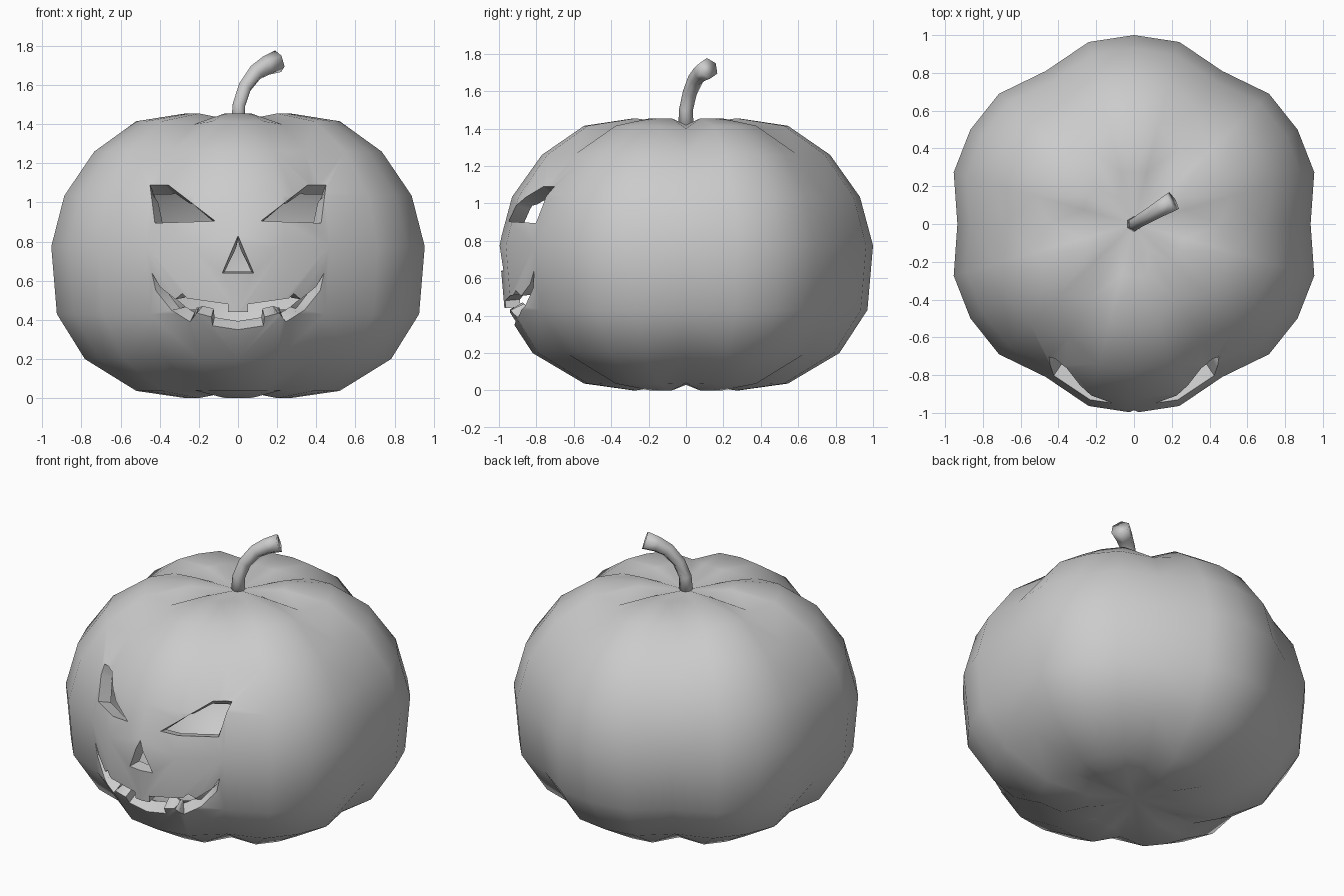
import bpy
import bmesh
from math import radians, sin, cos

cube = bpy.data.objects.get("Cube")
if cube:
    bpy.data.objects.remove(cube, do_unlink=True)

# One plain grey for everything
GREY = (0.6, 0.6, 0.6, 1.0)
grey = bpy.data.materials.new("plain_grey")
grey.use_nodes = True
grey.diffuse_color = GREY
grey.node_tree.nodes["Principled BSDF"].inputs["Base Color"].default_value = GREY


def add_object(name, bm, smooth):
    bmesh.ops.recalc_face_normals(bm, faces=bm.faces)
    for face in bm.faces:
        face.smooth = smooth
    mesh = bpy.data.meshes.new(name)
    bm.to_mesh(mesh)
    bm.free()
    obj = bpy.data.objects.new(name, mesh)
    bpy.context.collection.objects.link(obj)
    return obj


def select_only(obj):
    bpy.ops.object.select_all(action='DESELECT')
    obj.select_set(True)
    bpy.context.view_layer.objects.active = obj


def finish(obj, angle):
    select_only(obj)
    obj.data.materials.clear()
    obj.data.materials.append(grey)
    bpy.ops.object.shade_smooth_by_angle(angle=radians(angle))


# Pumpkin skin: rings of (height, lobe radius, groove radius, groove height)
RINGS = [(0.0, 0.28, 0.16, 0.03), (0.037, 0.545, 0.44, 0.04),
         (0.2, 0.82, 0.74, 0.2), (0.43, 0.97, 0.9, 0.43),
         (0.775, 1.0, 0.935, 0.775), (1.035, 0.93, 0.87, 1.035),
         (1.26, 0.77, 0.69, 1.26), (1.415, 0.545, 0.45, 1.4),
         (1.455, 0.28, 0.16, 1.42)]
LOBES = 6

bm = bmesh.new()
rows = []
for z, lobe, groove, groove_z in RINGS:
    row = []
    for k in range(LOBES):
        for offset, r, h in ((-14, lobe * 0.993, z), (0, lobe, z),
                             (14, lobe * 0.993, z), (30, groove, groove_z)):
            a = radians(k * 60 + offset)
            row.append(bm.verts.new((r * sin(a), -r * cos(a), h)))
    rows.append(row)
n = len(rows[0])
for low, high in zip(rows, rows[1:]):
    for i in range(n):
        j = (i + 1) % n
        bm.faces.new((low[i], low[j], high[j], high[i]))
for row, z in ((rows[0], 0.04), (rows[-1], 1.415)):
    pole = bm.verts.new((0, 0, z))
    for i in range(n):
        bm.faces.new((row[i], row[(i + 1) % n], pole))
bmesh.ops.triangulate(bm, faces=bm.faces)
pumpkin = add_object("pumpkin_shell", bm, True)


def face_cutter(name, outline):
    """Flat-shaded prism pushed into the front of the skin."""
    bm = bmesh.new()
    front = [bm.verts.new((x, -1.2, z)) for x, z in outline]
    back = [bm.verts.new((x, -0.45, z)) for x, z in outline]
    bm.faces.new(front)
    bm.faces.new(back[::-1])
    for i in range(len(front)):
        j = (i + 1) % len(front)
        bm.faces.new((front[j], front[i], back[i], back[j]))
    cutter = add_object(name, bm, False)
    cutter.hide_render = True
    return cutter


def mirrored(points):
    return [(-x, z) for x, z in reversed(points)]


# Face openings
eye = [(0.45, 1.09), (0.357, 1.09), (0.117, 0.905), (0.425, 0.895)]
nose = [(0, 0.83), (-0.08, 0.64), (0.08, 0.64)]
upper_lip = [(0.05, 0.44), (0.05, 0.48), (0.26, 0.51), (0.285, 0.535),
             (0.32, 0.505), (0.4, 0.57), (0.44, 0.64)]
lower_lip = [(0.42, 0.55), (0.34, 0.45), (0.245, 0.39), (0.21, 0.435),
             (0.135, 0.415), (0.13, 0.37)]
half_mouth = upper_lip + lower_lip
mouth = half_mouth + [(0, 0.35)] + mirrored(half_mouth)

cutters = [face_cutter("left_eye_cutter", eye),
           face_cutter("right_eye_cutter", mirrored(eye)),
           face_cutter("nose_cutter", nose),
           face_cutter("mouth_cutter", mouth)]
select_only(pumpkin)
for cutter in cutters:
    cut = pumpkin.modifiers.new(cutter.name, 'BOOLEAN')
    cut.operation = 'DIFFERENCE'
    cut.solver = 'EXACT'
    cut.object = cutter
    bpy.ops.object.modifier_apply(modifier=cut.name)
    bpy.data.objects.remove(cutter, do_unlink=True)

# Open the pockets: only their walls are flat shaded
bm = bmesh.new()
bm.from_mesh(pumpkin.data)
pockets = [f for f in bm.faces if not f.smooth]
bmesh.ops.delete(bm, geom=pockets, context='FACES')
bm.to_mesh(pumpkin.data)
bm.free()

# Hollow wall with rims square to the skin
wall = pumpkin.modifiers.new("wall", 'SOLIDIFY')
wall.thickness = 0.08
wall.offset = -1
bpy.ops.object.modifier_apply(modifier=wall.name)
finish(pumpkin, 60)

# Stem: bent tube that flares at the tip
STEM = [(0, 0, 1.39, 0.042), (0.005, 0, 1.5, 0.037), (0.035, 0.02, 1.59, 0.038),
        (0.09, 0.052, 1.665, 0.043), (0.145, 0.085, 1.7, 0.05),
        (0.205, 0.12, 1.722, 0.058)]
curve = bpy.data.curves.new("stem", 'CURVE')
curve.dimensions = '3D'
curve.bevel_depth = 1
curve.bevel_resolution = 1
curve.use_fill_caps = True
spline = curve.splines.new('POLY')
spline.points.add(len(STEM) - 1)
for point, (x, y, z, r) in zip(spline.points, STEM):
    point.co = (x, y, z, 1)
    point.radius = r
stem = bpy.data.objects.new("stem", curve)
bpy.context.collection.objects.link(stem)
select_only(stem)
bpy.ops.object.convert(target='MESH')
stem = bpy.context.view_layer.objects.active

# Weld the caps so the tip shades softly
bm = bmesh.new()
bm.from_mesh(stem.data)
bmesh.ops.remove_doubles(bm, verts=bm.verts, dist=0.0005)
bm.to_mesh(stem.data)
bm.free()
finish(stem, 180)
